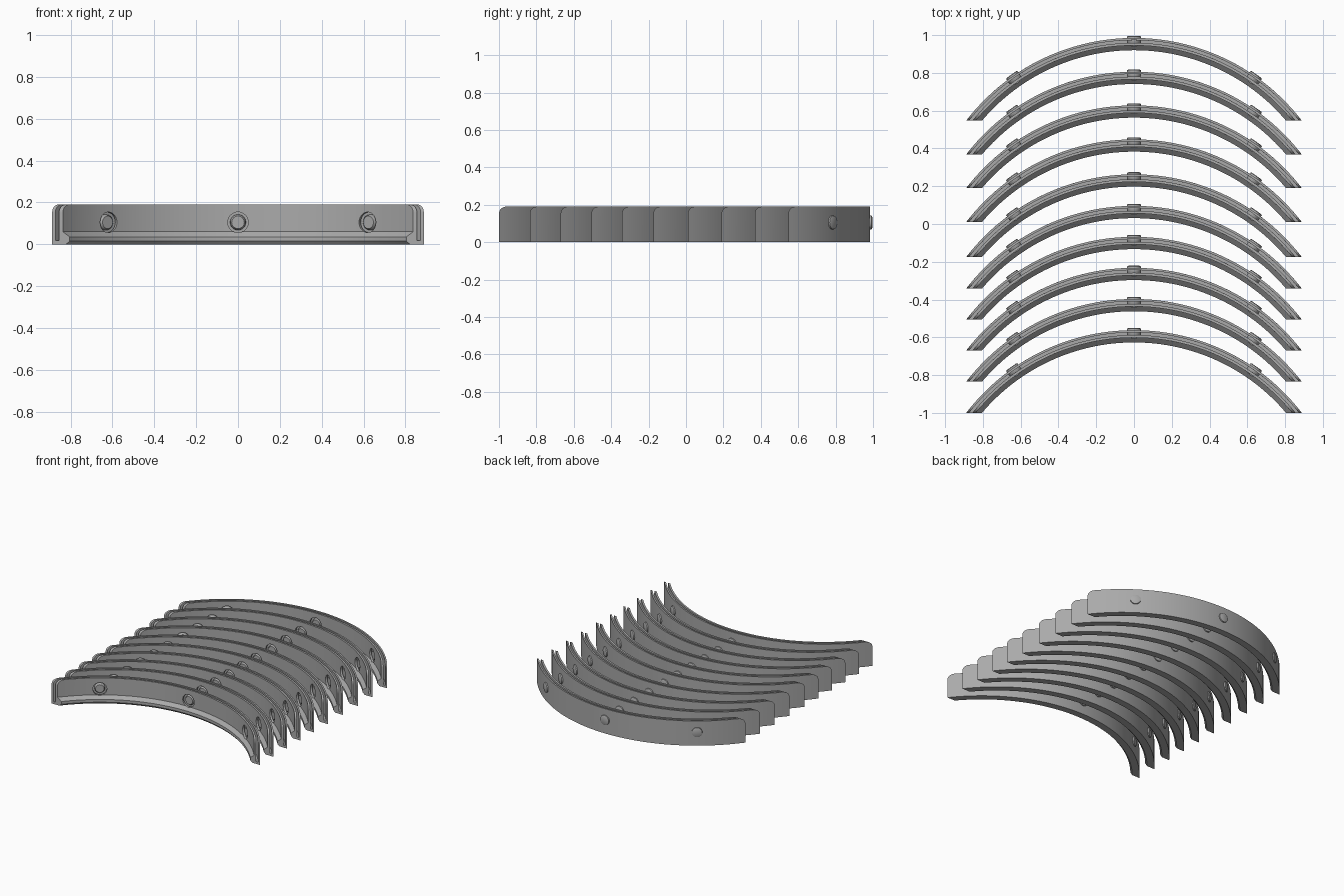
import bpy, bmesh, math
from mathutils import Matrix, Vector

cube = bpy.data.objects.get("Cube")
if cube:
    bpy.data.objects.remove(cube)

steel = bpy.data.materials.new("grey_steel")
steel.use_nodes = True
COLOR = (0.40, 0.40, 0.40, 1)
steel.diffuse_color = COLOR
steel.node_tree.nodes["Principled BSDF"].inputs["Base Color"].default_value = COLOR

R, TOP, CHORD = 1.12, 0.19, 0.682   # outer radius, height, distance of cut ends from arc centre
CORNER, SEGMENTS = 0.038, 64
RIVET_Z, RIVET_ANGLES = 0.105, (-35, 0, 35)


def new_object(name, bm):
    bmesh.ops.recalc_face_normals(bm, faces=bm.faces)
    mesh = bpy.data.meshes.new(name)
    bm.to_mesh(mesh)
    bm.free()
    mesh.materials.append(steel)
    ob = bpy.data.objects.new(name, mesh)
    bpy.context.collection.objects.link(ob)
    return ob


def activate(ob):
    bpy.ops.object.select_all(action='DESELECT')
    ob.select_set(True)
    bpy.context.view_layer.objects.active = ob


def end_inset(z):
    # rounded upper corner of the cut ends
    d = max(0, z - (TOP - CORNER))
    return CORNER - math.sqrt(max(0, CORNER**2 - d**2))


def build_channel():
    # U-shaped section with a bevelled lip along the inner bottom edge
    rise = [TOP - CORNER + CORNER * math.sin(math.radians(a)) for a in range(0, 91, 15)]
    outer, gap_out, gap_in, inner = R, R - 0.012, R - 0.026, R - 0.04
    floor = 0.018
    loop = [(outer, 0), (outer, floor)] + [(outer, z) for z in rise]
    loop += [(gap_out, z) for z in reversed(rise)] + [(gap_out, floor), (gap_in, floor)]
    loop += [(gap_in, z) for z in rise] + [(inner, z) for z in reversed(rise)]
    loop += [(inner, 0.06), (R - 0.065, 0.036), (R - 0.065, 0.015), (R - 0.052, 0)]
    bm = bmesh.new()
    rows = []
    for r, z in loop:
        end = math.acos((CHORD + end_inset(z)) / r)
        angles = [end * (2 * i / SEGMENTS - 1) for i in range(SEGMENTS + 1)]
        rows.append([bm.verts.new((r * math.sin(a), r * math.cos(a), z)) for a in angles])
    n, k = len(rows), len(rise)
    for i in range(n):
        a, b = rows[i], rows[(i + 1) % n]
        for j in range(SEGMENTS):
            bm.faces.new((a[j], a[j + 1], b[j + 1], b[j]))
    # end caps: a strip up each wall and one face for the base
    first, second = 2, 2 * k + 4
    base = [0, 1, 2 * k + 2, 2 * k + 3] + list(range(n - 4, n))
    for j in (0, SEGMENTS):
        for s in (first, second):
            for i in range(k - 1):
                lo, hi = s + i, s + 2 * k - 1 - i
                bm.faces.new([rows[q][j] for q in (lo, lo + 1, hi - 1, hi)])
        bm.faces.new([rows[q][j] for q in (1, 2, 2 * k + 1, 2 * k + 2)])
        bm.faces.new([rows[q][j] for q in (2 * k + 3, second, second + 2 * k - 1, n - 4)])
        bm.faces.new([rows[q][j] for q in base])
    return new_object("curved_channel", bm)


def lathe_rivets(name, profile):
    # turned shapes along the radial direction at each rivet position
    bm = bmesh.new()
    sides = 32
    for deg in RIVET_ANGLES:
        turn = Matrix.Rotation(-math.radians(deg), 3, 'Z')
        rings = []
        for depth, rad in profile:
            ring = []
            for i in range(sides):
                t = math.tau * i / sides
                p = Vector((rad * math.cos(t), depth, RIVET_Z + rad * math.sin(t)))
                ring.append(bm.verts.new(turn @ p))
            rings.append(ring)
        for a, b in zip(rings, rings[1:]):
            for i in range(sides):
                q = (i + 1) % sides
                bm.faces.new((a[i], a[q], b[q], b[i]))
        bm.faces.new(rings[0])
        bm.faces.new(rings[-1])
    return new_object(name, bm)


channel = build_channel()

# round openings through the inner wall
cutter = lathe_rivets("opening_cutter", [(R - 0.06, 0.049), (R - 0.018, 0.049)])
mod = channel.modifiers.new("openings", 'BOOLEAN')
mod.operation, mod.solver, mod.object = 'DIFFERENCE', 'EXACT', cutter
activate(channel)
bpy.ops.object.modifier_apply(modifier=mod.name)
bpy.data.objects.remove(cutter)

# tapered rivets: head outside, pin across the gap
rivets = lathe_rivets("rivets", [
    (R + 0.011, 0.030), (R + 0.008, 0.036), (R - 0.010, 0.038),
    (R - 0.026, 0.036), (R - 0.034, 0.030)])

for ob in (channel, rivets):
    activate(ob)
    bpy.ops.object.shade_smooth_by_angle(angle=math.radians(30))

# row of ten identical pieces, slightly wider spaced toward the back
ENDS = (-1, -0.835, -0.67, -0.506, -0.342, -0.175, 0.01, 0.19, 0.368, 0.547)
for i, y in enumerate(ENDS):
    for part in (channel, rivets):
        ob = part if i == 0 else part.copy()
        if i:
            bpy.context.collection.objects.link(ob)
        ob.name = f"{part.name.split('.')[0]}.{i + 1:02d}" if i else part.name
        ob.location.y = y - CHORD
